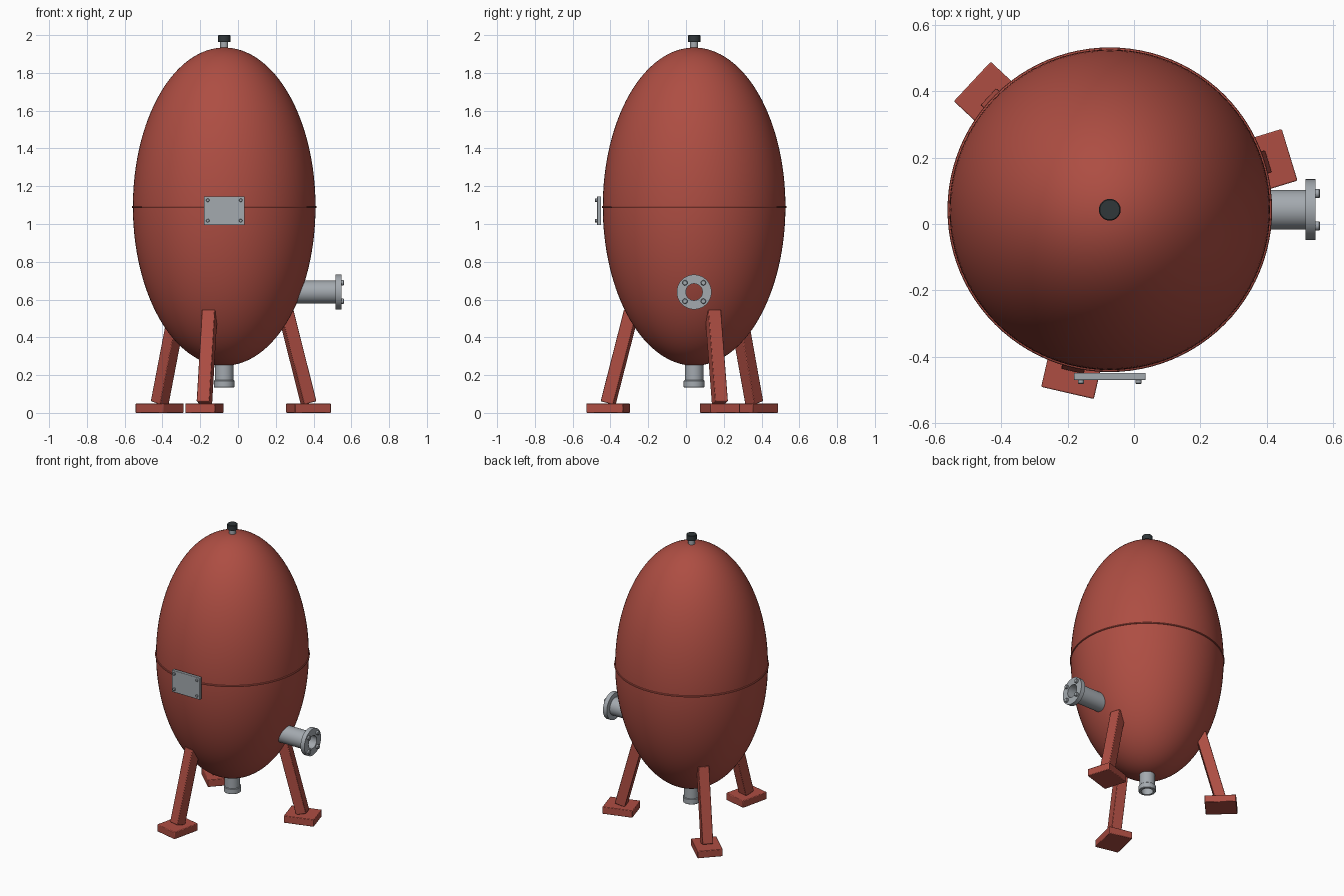
import bpy, bmesh
from math import radians, cos, sin, pi
from mathutils import Matrix, Vector

if "Cube" in bpy.data.objects:
    bpy.data.objects.remove(bpy.data.objects["Cube"])

CX, CY, CZ = -0.073, 0.043, 1.092   # vessel centre
RX, RZ = 0.4835, 0.842              # vessel radii


def material(name, rgb):
    m = bpy.data.materials.new(name)
    m.diffuse_color = (*rgb, 1)
    m.use_nodes = True
    m.node_tree.nodes["Principled BSDF"].inputs["Base Color"].default_value = m.diffuse_color
    return m


RED = material("red_paint", (0.42, 0.075, 0.055))
STEEL = material("steel", (0.37, 0.40, 0.43))
DARK = material("dark_rubber", (0.03, 0.038, 0.042))


def finish(bm, name, mat, matrix=Matrix(), bevel=0):
    bmesh.ops.recalc_face_normals(bm, faces=bm.faces)
    me = bpy.data.meshes.new(name)
    bm.to_mesh(me)
    bm.free()
    me.transform(matrix)
    me.materials.append(mat)
    ob = bpy.data.objects.new(name, me)
    bpy.context.collection.objects.link(ob)
    if bevel:
        mod = ob.modifiers.new("bevel", "BEVEL")
        mod.width, mod.segments = bevel, 2
    bpy.ops.object.select_all(action='DESELECT')
    ob.select_set(True)
    bpy.context.view_layer.objects.active = ob
    bpy.ops.object.shade_smooth_by_angle(angle=radians(35))
    return ob


def lathe(name, profile, mat, matrix, steps=48):
    """Revolve a closed (radius, height) outline around local z."""
    bm = bmesh.new()
    vs = [bm.verts.new((r, 0, z)) for r, z in profile]
    es = [bm.edges.new((vs[i], vs[(i + 1) % len(vs)])) for i in range(len(vs))
          if profile[i][0] > 0 or profile[(i + 1) % len(vs)][0] > 0]
    bmesh.ops.spin(bm, geom=vs + es, cent=(0, 0, 0), axis=(0, 0, 1),
                   angle=2 * pi, steps=steps)
    bmesh.ops.remove_doubles(bm, verts=bm.verts, dist=1e-5)
    return finish(bm, name, mat, matrix)


def rod(name, r, z0, z1, mat, matrix, steps=24):
    c = min(0.003, r * 0.2)
    return lathe(name, [(0, z0), (r, z0), (r, z1 - c), (r - c, z1), (0, z1)],
                 mat, matrix, steps)


def box(name, size, mat, matrix, bevel=0.004):
    bm = bmesh.new()
    bmesh.ops.create_cube(bm, size=1, matrix=Matrix.Diagonal((*size, 1)))
    return finish(bm, name, mat, matrix, bevel)


axis = Matrix.Translation((CX, CY, 0))

# Egg-shaped vessel
bm = bmesh.new()
bmesh.ops.create_uvsphere(bm, u_segments=96, v_segments=64, radius=1)
finish(bm, "vessel", RED,
       Matrix.Translation((CX, CY, CZ)) @ Matrix.Diagonal((RX, RX, RZ, 1)))

# Weld seam around the middle
ring = [(RX + 0.006 * cos(a * pi / 4), 1.09 + 0.006 * sin(a * pi / 4)) for a in range(8)]
lathe("seam", ring, RED, axis, 96)

# Top vent with cap
rod("vent_stem", 0.021, 1.90, 1.97, STEEL, axis)
rod("vent_cap", 0.033, 1.964, 2.0, DARK, axis, 32)

# Bottom drain
lathe("drain", [(0.038, 0.135), (0.052, 0.135), (0.055, 0.138), (0.055, 0.170),
                (0.052, 0.173), (0.049, 0.173), (0.049, 0.29), (0.038, 0.29)],
      STEEL, axis)

# Side nozzle with flange and bolts, along +x
side = Matrix.Translation((0, CY, 0.64)) @ Matrix.Rotation(pi / 2, 4, 'Y')
lathe("side_nozzle", [(0.044, 0.29), (0.06, 0.29), (0.06, 0.517), (0.092, 0.517),
                      (0.092, 0.547), (0.044, 0.547)], STEEL, side, 64)
for i in range(4):
    a = pi / 4 + i * pi / 2
    rod(f"flange_bolt_{i + 1}", 0.014, 0.54, 0.561, STEEL,
        side @ Matrix.Translation((0.069 * cos(a), 0.069 * sin(a), 0)), 12)

# Front plate with four rivets
box("front_plate", (0.216, 0.022, 0.153), STEEL,
    Matrix.Translation((CX, -0.460, 1.07)), 0.003)
for i, (sx, sz) in enumerate([(-1, -1), (1, -1), (-1, 1), (1, 1)]):
    rod(f"plate_rivet_{i + 1}", 0.009, 0, 0.017, STEEL,
        Matrix.Translation((CX + sx * 0.087, -0.465, 1.072 + sz * 0.054))
        @ Matrix.Rotation(pi / 2, 4, 'X'), 16)

# Three slanted legs on flat feet
low, high = Vector((0.467, 0, 0.053)), Vector((0.340, 0, 0.537))
d = high - low
tilt = Vector((0, 0, 1)).rotation_difference(d).to_matrix().to_4x4()
for i, deg in enumerate((17, 137, 257)):
    turn = axis @ Matrix.Rotation(radians(deg), 4, 'Z')
    box(f"leg_{i + 1}", (0.07, 0.07, d.length), RED,
        turn @ Matrix.Translation((low + high) / 2) @ tilt)
    box(f"foot_{i + 1}", (0.2, 0.163, 0.05), RED,
        turn @ Matrix.Translation((0.467, 0, 0.025)))
